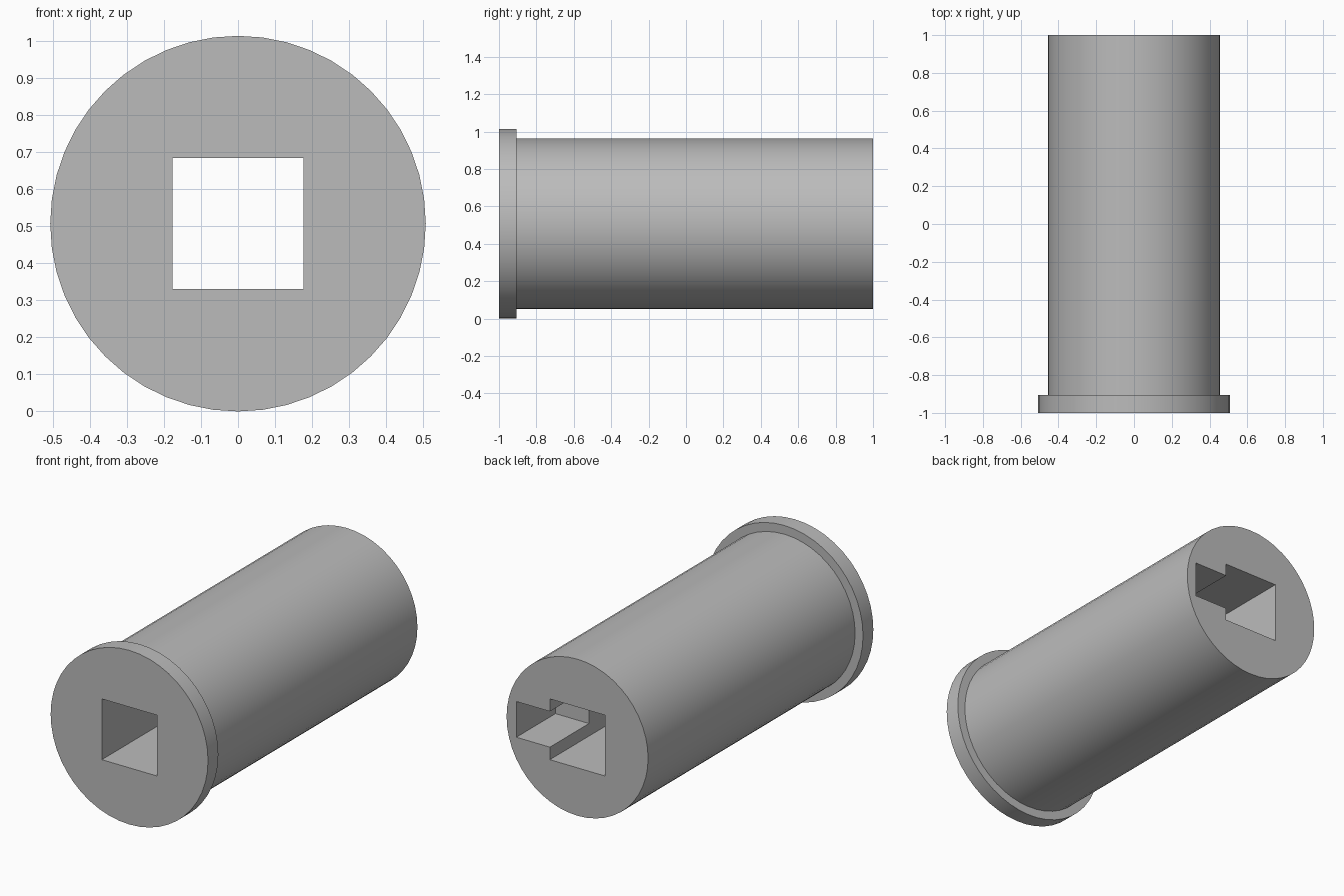
import bpy, bmesh, math
from mathutils import Vector

if "Cube" in bpy.data.objects:
    bpy.data.objects.remove(bpy.data.objects["Cube"])

CZ = 0.507            # height of the axis
FLANGE_R, BODY_R = 0.507, 0.456
SEGMENTS = 48

grey = bpy.data.materials.new("plain grey")
grey.diffuse_color = (0.5, 0.5, 0.5, 1)
grey.use_nodes = True
grey.node_tree.nodes["Principled BSDF"].inputs["Base Color"].default_value = grey.diffuse_color


def make_object(name, bm):
    bmesh.ops.recalc_face_normals(bm, faces=bm.faces)
    mesh = bpy.data.meshes.new(name)
    bm.to_mesh(mesh)
    bm.free()
    mesh.materials.append(grey)
    obj = bpy.data.objects.new(name, mesh)
    bpy.context.collection.objects.link(obj)
    return obj


def box(name, lo, hi):
    bm = bmesh.new()
    bmesh.ops.create_cube(bm, size=1)
    for v in bm.verts:
        v.co = Vector([lo[i] if v.co[i] < 0 else hi[i] for i in range(3)])
    return make_object(name, bm)


# Flanged sleeve: rings along y joined by side faces, with capped ends
bm = bmesh.new()
rings = []
for r, y in [(FLANGE_R, -1), (FLANGE_R, -0.905), (BODY_R, -0.905), (BODY_R, 1)]:
    angles = [2 * math.pi * i / SEGMENTS for i in range(SEGMENTS)]
    rings.append([bm.verts.new((r * math.cos(a), y, CZ + r * math.sin(a))) for a in angles])
for a, b in zip(rings, rings[1:]):
    for i in range(SEGMENTS):
        j = (i + 1) % SEGMENTS
        bm.faces.new((a[i], a[j], b[j], b[i]))
bm.faces.new(rings[0])
bm.faces.new(rings[-1])
sleeve = make_object("flanged_sleeve", bm)

# Square through hole, and the side keyway cut into the back end
H, K = 0.177, 0.104
cutters = [
    box("square_hole_cutter", (-H, -1.1, CZ - H), (H, 1.1, CZ + H)),
    box("keyway_cutter", (0, 0.64, CZ - K), (0.393, 1.1, CZ + K)),
]
bpy.context.view_layer.objects.active = sleeve
sleeve.select_set(True)
for cutter in cutters:
    mod = sleeve.modifiers.new(cutter.name, 'BOOLEAN')
    mod.operation = 'DIFFERENCE'
    mod.solver = 'EXACT'
    mod.object = cutter
    bpy.ops.object.modifier_apply(modifier=mod.name)
    bpy.data.objects.remove(cutter)

# Smooth round walls, crisp edges
bpy.ops.object.shade_smooth_by_angle(angle=math.radians(30))
